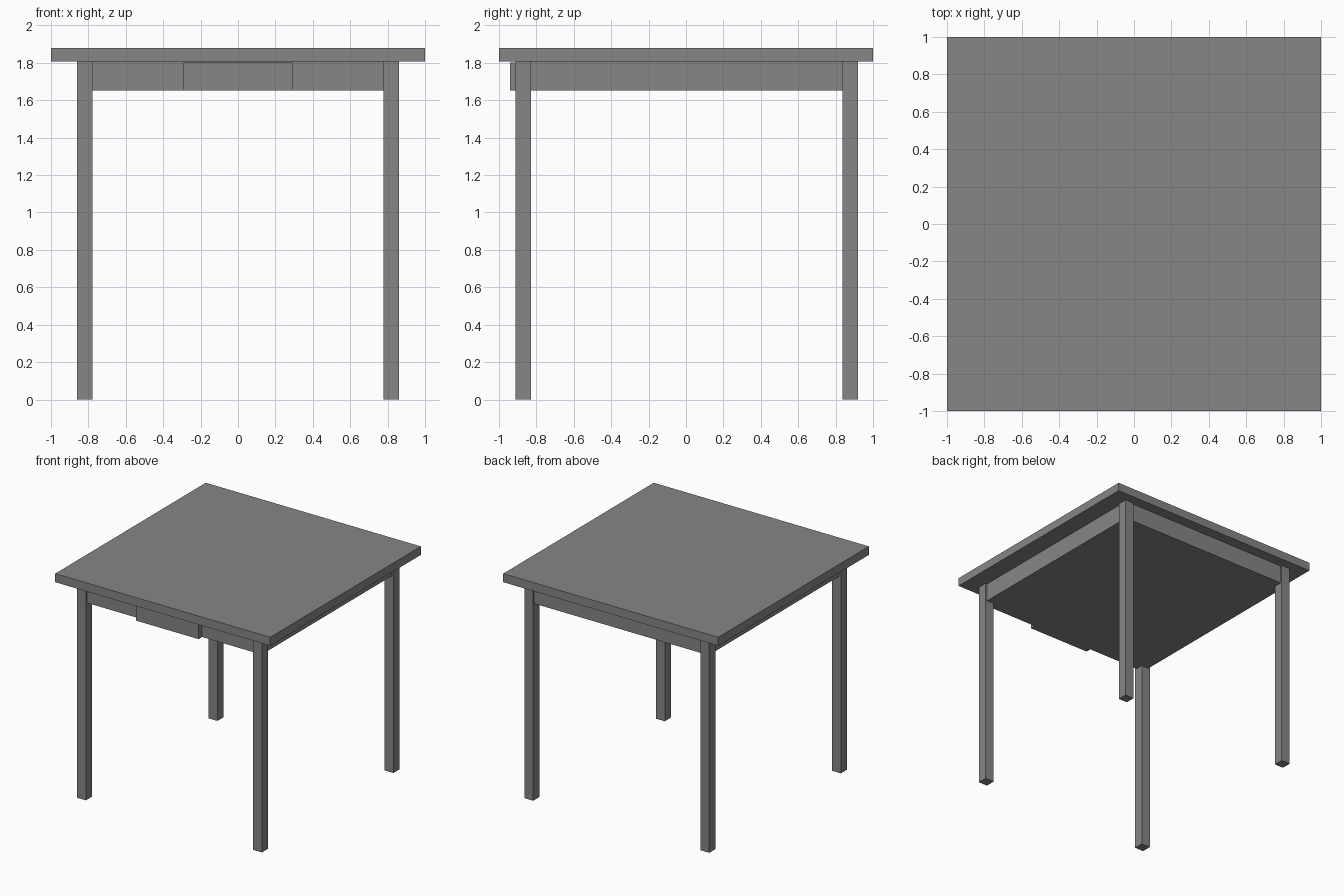
import bpy

if "Cube" in bpy.data.objects:
    bpy.data.objects.remove(bpy.data.objects["Cube"])

# Dark grey for the whole table
grey = bpy.data.materials.new("dark_grey")
grey.diffuse_color = (0.24, 0.24, 0.24, 1)
grey.use_nodes = True
grey.node_tree.nodes["Principled BSDF"].inputs["Base Color"].default_value = grey.diffuse_color

def box(name, x, y, z):
    """Box from (min, max) ranges on each axis."""
    bpy.ops.mesh.primitive_cube_add(size=1, location=[sum(r) / 2 for r in (x, y, z)])
    ob = bpy.context.object
    ob.name = name
    ob.scale = [r[1] - r[0] for r in (x, y, z)]
    bpy.ops.object.transform_apply(location=False, rotation=False, scale=True)
    ob.data.materials.append(grey)
    return ob

TOP_Z, UNDER_Z, APRON_Z = 1.88, 1.808, 1.652

# Table top
box("table_top", (-1, 1), (-1, 1), (UNDER_Z, TOP_Z))

# Closed apron box, set slightly in from the legs' outer faces
box("apron", (-0.845, 0.845), (-0.893, 0.907), (APRON_Z, UNDER_Z))

# Drawer front standing proud of the apron
box("drawer", (-0.292, 0.292), (-0.94, -0.87), (APRON_Z, 1.802))

# Four square legs
for side, x in (("left", (-0.86, -0.777)), ("right", (0.777, 0.86))):
    for end, y in (("front", (-0.912, -0.828)), ("back", (0.836, 0.92))):
        box(f"{end}_{side}_leg", x, y, (0, UNDER_Z))
